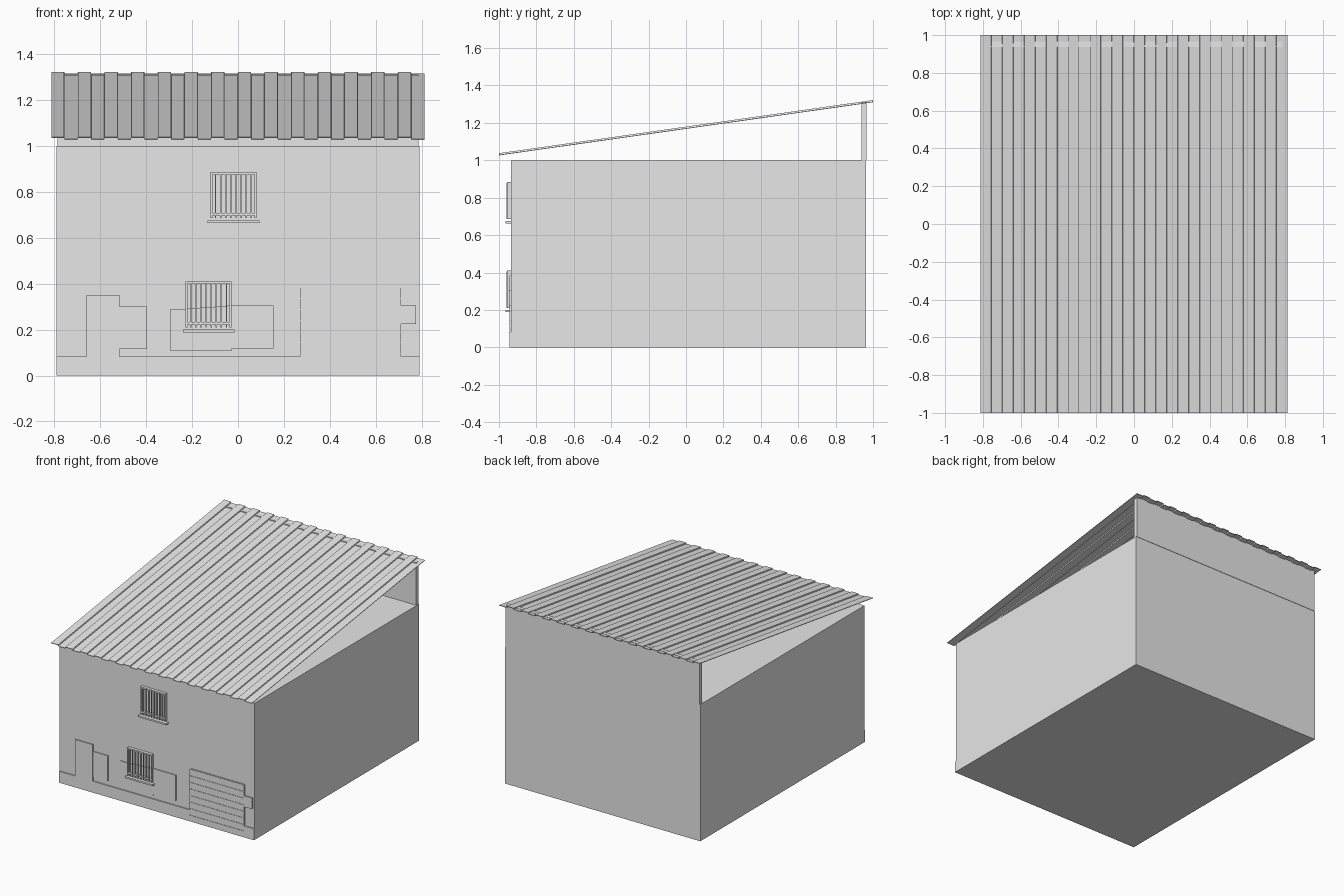
import bpy, bmesh, math
from mathutils import Vector

cube = bpy.data.objects.get("Cube")
if cube:
    bpy.data.objects.remove(cube, do_unlink=True)

grey = bpy.data.materials.new("plain grey")
grey.use_nodes = True
grey.diffuse_color = (0.8, 0.8, 0.8, 1)
grey.node_tree.nodes["Principled BSDF"].inputs["Base Color"].default_value = (0.8, 0.8, 0.8, 1)

WALL = -0.935  # front wall plane


def finish(name, bm):
    bmesh.ops.recalc_face_normals(bm, faces=bm.faces)
    mesh = bpy.data.meshes.new(name)
    bm.to_mesh(mesh)
    bm.free()
    mesh.materials.append(grey)
    ob = bpy.data.objects.new(name, mesh)
    bpy.context.collection.objects.link(ob)
    return ob


def add_box(bm, x, y, z):
    verts = bmesh.ops.create_cube(bm, size=1)["verts"]
    for v in verts:
        v.co = Vector(r[0] + (c + 0.5) * (r[1] - r[0]) for c, r in zip(v.co, (x, y, z)))


def box(name, x, y, z):
    bm = bmesh.new()
    add_box(bm, x, y, z)
    return finish(name, bm)


def prism(name, points, start, offset):
    """Closed outline extruded along an offset."""
    bm = bmesh.new()
    face = bm.faces.new([bm.verts.new(start(a, b)) for a, b in points])
    new = bmesh.ops.extrude_face_region(bm, geom=[face])["geom"]
    bmesh.ops.translate(bm, vec=offset, verts=[g for g in new if isinstance(g, bmesh.types.BMVert)])
    return finish(name, bm)


def wall_plate(name, outline, depth):
    """Flat outline in x and z standing proud of the front wall."""
    return prism(name, outline, lambda x, z: (x, WALL, z), (0, -depth, 0))


# Building body and the raised wall at the back
box("house_body", (-0.79, 0.79), (WALL, 0.963), (0, 1))
box("back_parapet", (-0.785, 0.785), (0.938, 0.966), (1, 1.311))

# Corrugated sloping roof sheet
RIBS, STEP, THICK, SLANT = 14, 0.008, 0.004, 0.002
pitch = 1.625 / RIBS
top = []
for i in range(RIBS):
    x = -0.8125 + i * pitch
    top += [(x, STEP), (x + pitch / 2 - SLANT, STEP), (x + pitch / 2, 0), (x + pitch - SLANT, 0)]
top[-1] = (0.8125, 0)
outline = [(x, h + THICK) for x, h in top] + [(x, h) for x, h in reversed(top)]
prism("corrugated_roof", outline, lambda x, h: (x, -1, 1.026 + h), (0, 2, 0.284))

# Plinth, door and wall panels
wall_plate("plinth_left", [(-0.79, 0), (-0.66, 0), (-0.66, 0.083), (-0.79, 0.083)], 0.009)
wall_plate("plinth_middle", [(-0.515, 0), (0.27, 0), (0.27, 0.083), (-0.515, 0.083)], 0.009)
wall_plate("plinth_right", [(0.71, 0), (0.79, 0), (0.79, 0.083), (0.71, 0.083)], 0.009)
wall_plate("front_door", [(-0.66, 0), (-0.515, 0), (-0.515, 0.35), (-0.66, 0.35)], 0.009)
wall_plate("door_side_panel", [(-0.515, 0.115), (-0.395, 0.115), (-0.395, 0.3), (-0.515, 0.3)], 0.007)
wall_plate("window_surround", [(-0.293, 0.107), (-0.028, 0.107), (-0.028, 0.117), (0.155, 0.117),
                               (0.155, 0.305), (-0.028, 0.305), (-0.228, 0.29), (-0.293, 0.29)], 0.007)
box("meter_box", (0.71, 0.775), (WALL - 0.012, WALL), (0.225, 0.305))

# Roller door with overlapping slats
SLATS = 8
slat = 0.385 / SLATS
bm = bmesh.new()
for i in range(SLATS):
    add_box(bm, (0.27, 0.71), (WALL - 0.009, WALL), (i * slat, (i + 1) * slat - 0.003))
add_box(bm, (0.27, 0.71), (WALL - 0.006, WALL), (0, 0.385))
finish("garage_door", bm)


def window(name, x0, z0):
    """Projecting frame, front bars and sill."""
    x1, z1, out = x0 + 0.2, z0 + 0.2, WALL - 0.022
    bm = bmesh.new()
    for a in (x0, x1 - 0.008):
        add_box(bm, (a, a + 0.008), (out, WALL), (z0, z1))
    for z in (z0 + 0.012, z1 - 0.01):
        add_box(bm, (x0, x1), (out, WALL), (z, z + 0.01))
    finish(name + "_frame", bm)
    bm = bmesh.new()
    for i in range(1, 9):
        x = x0 + i * 0.2 / 9
        add_box(bm, (x - 0.003, x + 0.003), (out - 0.003, out + 0.003), (z0, z1 - 0.005))
    finish(name + "_bars", bm)
    box(name + "_sill", (x0 - 0.012, x1 + 0.013), (WALL - 0.03, WALL), (z0 - 0.022, z0 - 0.01))


window("upper_window", -0.12, 0.685)
window("lower_window", -0.228, 0.21)
